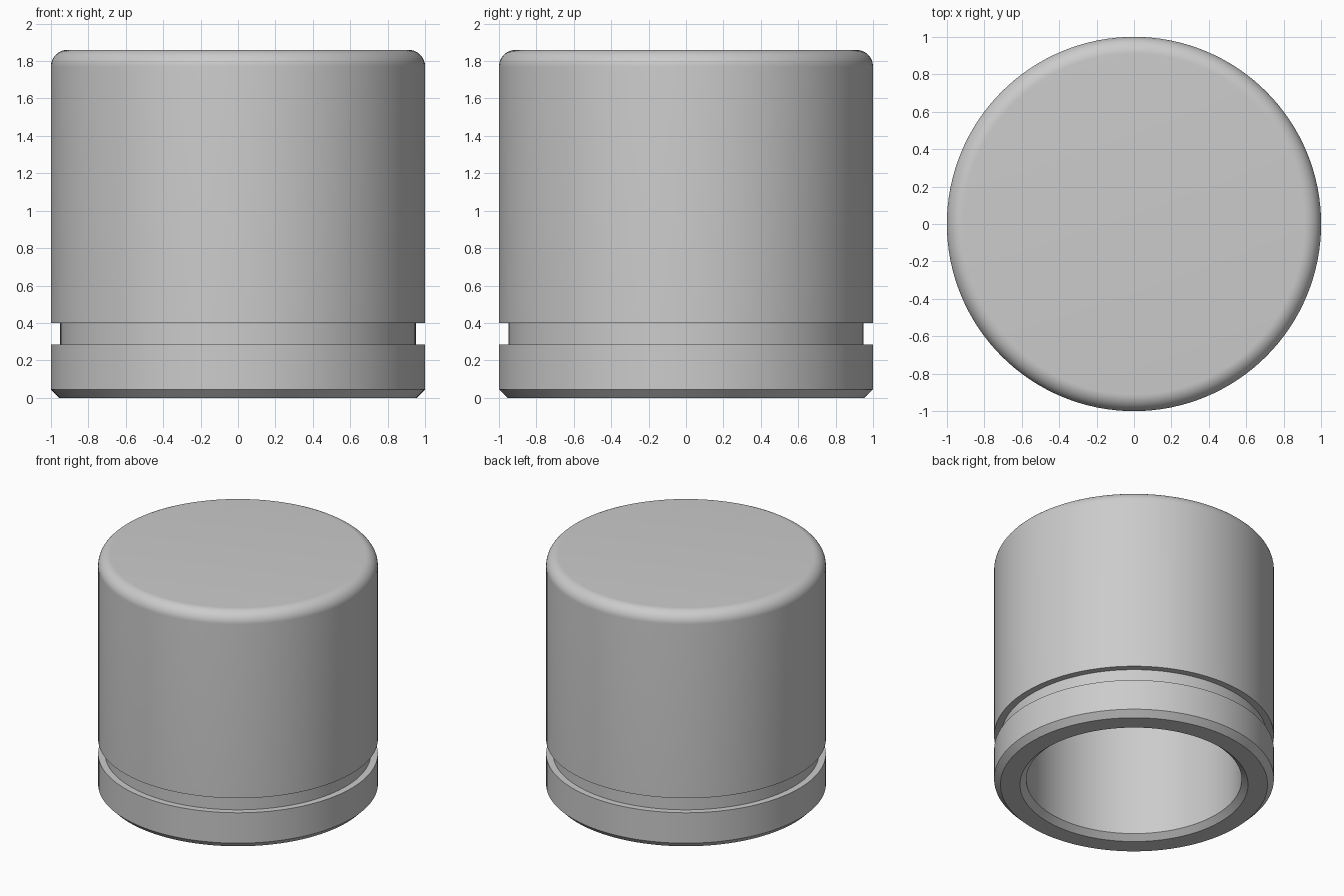
import bpy
import bmesh
from math import sin, cos, pi

cube = bpy.data.objects.get("Cube")
if cube:
    bpy.data.objects.remove(cube, do_unlink=True)

SEGMENTS = 128
HEIGHT, FILLET = 1.86, 0.09
CHAMFER = 0.045
BORE, CEILING = 0.77, 1.62

metal = bpy.data.materials.new("grey metal")
metal.use_nodes = True
grey = (0.6, 0.6, 0.6, 1)
metal.diffuse_color = grey
metal.node_tree.nodes["Principled BSDF"].inputs["Base Color"].default_value = grey


def lathe(name, profile):
    """Spin an (r, z) profile around the z axis into a closed solid."""
    bm = bmesh.new()
    verts = [bm.verts.new((r, 0, z)) for r, z in profile]
    edges = [bm.edges.new(pair) for pair in zip(verts, verts[1:])]
    bmesh.ops.spin(bm, geom=verts + edges, cent=(0, 0, 0), axis=(0, 0, 1),
                   angle=2 * pi, steps=SEGMENTS)
    bmesh.ops.remove_doubles(bm, verts=bm.verts, dist=0.0005)
    bmesh.ops.recalc_face_normals(bm, faces=bm.faces)
    mesh = bpy.data.meshes.new(name)
    bm.to_mesh(mesh)
    bm.free()
    obj = bpy.data.objects.new(name, mesh)
    bpy.context.collection.objects.link(obj)
    mesh.materials.append(metal)
    bpy.ops.object.select_all(action="DESELECT")
    obj.select_set(True)
    bpy.context.view_layer.objects.active = obj
    bpy.ops.object.shade_smooth_by_angle(angle=pi / 6)
    return obj


# Blind bore with a chamfered mouth
bore = [(0, CEILING), (BORE, CEILING), (BORE, 0.04), (BORE + 0.045, 0)]
# Chamfered foot and the ring groove above it
outside = [(1 - CHAMFER, 0), (1, CHAMFER), (1, 0.285), (0.95, 0.285),
           (0.95, 0.4), (1, 0.4)]
# Rounded top edge
arc = [i / 12 * pi / 2 for i in range(13)]
rim = [(1 - FILLET + FILLET * cos(a), HEIGHT - FILLET + FILLET * sin(a)) for a in arc]

lathe("cap_body", bore + outside + rim + [(0, HEIGHT)])
